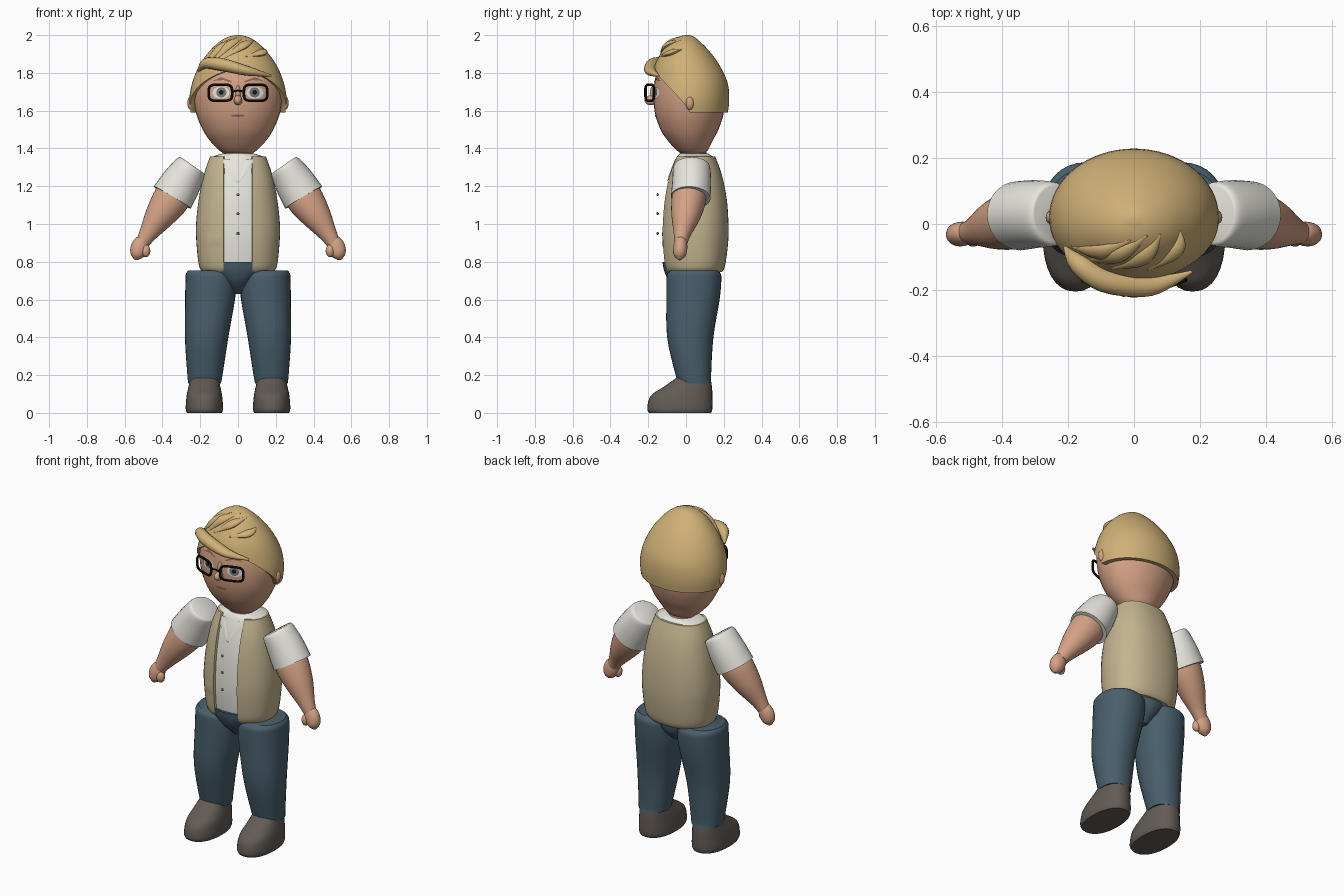
import bpy, bmesh, math
from mathutils import Vector

if "Cube" in bpy.data.objects:
    bpy.data.objects.remove(bpy.data.objects["Cube"])

COLOURS = {
    "skin": (.66, .36, .235), "hair": (.63, .44, .185), "vest": (.55, .46, .28),
    "shirt": (.80, .79, .73), "denim": (.066, .115, .15), "shoe": (.125, .105, .09),
    "black": (.008, .008, .008), "brown": (.25, .13, .08), "iris": (.16, .19, .2)}
MATS = {}
for n, c in COLOURS.items():
    MATS[n] = bpy.data.materials.new(n)
    MATS[n].diffuse_color = (*c, 1)


def finish(name, bm, mat, angle=40, recalc=True):
    if recalc:
        bmesh.ops.recalc_face_normals(bm, faces=bm.faces)
    me = bpy.data.meshes.new(name)
    bm.to_mesh(me)
    bm.free()
    me.materials.append(MATS[mat])
    ob = bpy.data.objects.new(name, me)
    bpy.context.collection.objects.link(ob)
    bpy.ops.object.select_all(action='DESELECT')
    ob.select_set(True)
    bpy.context.view_layer.objects.active = ob
    bpy.ops.object.shade_smooth_by_angle(angle=math.radians(angle))
    return ob


def smooth(rows, n=4):
    """Catmull-Rom interpolation of a list of number tuples."""
    out = []
    for i in range(len(rows) - 1):
        a, b, c, d = rows[max(i - 1, 0)], rows[i], rows[i + 1], rows[min(i + 2, len(rows) - 1)]
        for k in range(n):
            t = k / n
            out.append(tuple(.5 * (2 * q + (r - p) * t + (2 * p - 5 * q + 4 * r - s) * t * t
                                   + (3 * q - p - 3 * r + s) * t ** 3)
                             for p, q, r, s in zip(a, b, c, d)))
    return out + [rows[-1]]


def skin_rings(name, rings, mat, closed=False, angle=40):
    bm = bmesh.new()
    vs = [[bm.verts.new(p) for p in r] for r in rings]
    m = len(vs[0])
    for i in range(len(vs) if closed else len(vs) - 1):
        a, b = vs[i], vs[(i + 1) % len(vs)]
        for j in range(m):
            bm.faces.new((a[j], a[(j + 1) % m], b[(j + 1) % m], b[j]))
    if not closed:
        bm.faces.new(vs[0])
        bm.faces.new(vs[-1])
    return finish(name, bm, mat, angle)


def spow(v, p):
    return math.copysign(abs(v) ** p, v)


def on_row(row, th, p=1, inset=0):
    """Point of a horizontal section; angle 0 faces the front."""
    z, cx, rx, y0, y1 = row
    return (cx + (rx - inset) * spow(math.sin(th), p),
            (y0 + y1) / 2 - ((y1 - y0) / 2 - inset) * spow(math.cos(th), p), z)


def loft(name, rows, mat, p=1, inset=0, m=32):
    return skin_rings(name, [[on_row(r, 2 * math.pi * j / m, p, inset) for j in range(m)]
                             for r in rows], mat)


def at(rows, z):
    for a, b in zip(rows, rows[1:]):
        if a[0] <= z <= b[0]:
            t = (z - a[0]) / max(b[0] - a[0], 1e-6)
            return tuple(u + (v - u) * t for u, v in zip(a, b))
    return rows[-1] if z > rows[-1][0] else rows[0]


def front_y(rows, x, z, p=1):
    _, cx, rx, y0, y1 = at(rows, z)
    u = min(1, abs((x - cx) / rx))
    return (y0 + y1) / 2 - (y1 - y0) / 2 * (1 - u ** (2 / p)) ** (p / 2)


def plate(name, rows, outline, off, mat, p=1):
    """Thin painted detail that follows the front of a lofted part."""
    bm = bmesh.new()
    n = len(outline)
    cx, cz = sum(q[0] for q in outline) / n, sum(q[1] for q in outline) / n
    def put(x, z):
        return bm.verts.new((x, front_y(rows, x, z, p) - off, z))
    mid = put(cx, cz)
    inner = [put((x + cx) / 2, (z + cz) / 2) for x, z in outline]
    outer = [put(x, z) for x, z in outline]
    for j in range(n):
        k = (j + 1) % n
        bm.faces.new((mid, inner[j], inner[k]))
        bm.faces.new((inner[j], outer[j], outer[k], inner[k]))
    bm.normal_update()
    bmesh.ops.reverse_faces(bm, faces=[f for f in bm.faces if f.normal.y > 0])
    return finish(name, bm, mat, recalc=False)


def tube(name, rows, mat, ref=(0, 1, 0), m=20, closed=False, n=4):
    """Rows are x, y, z, radius across, radius along ref."""
    rows = rows if closed else smooth(rows, n)
    rings = []
    for i, r in enumerate(rows):
        nxt = rows[(i + 1) % len(rows)] if closed else rows[min(i + 1, len(rows) - 1)]
        prv = rows[i - 1] if closed else rows[max(i - 1, 0)]
        t = (Vector(nxt[:3]) - Vector(prv[:3])).normalized()
        a = t.cross(Vector(ref)).normalized()
        b = a.cross(t)
        rings.append([Vector(r[:3]) + a * r[3] * math.cos(2 * math.pi * j / m)
                      + b * r[4] * math.sin(2 * math.pi * j / m) for j in range(m)])
    return skin_rings(name, rings, mat, closed)


def ball(name, c, r, mat):
    bm = bmesh.new()
    bmesh.ops.create_uvsphere(bm, u_segments=16, v_segments=10, radius=1)
    for v in bm.verts:
        v.co = Vector([c[i] + v.co[i] * r[i] for i in range(3)])
    return finish(name, bm, mat)


def oval(x, z, a, b, n=20):
    return [(x + a * math.cos(2 * math.pi * k / n), z + b * math.sin(2 * math.pi * k / n)) for k in range(n)]


# Head and neck
head = smooth([(1.365, 0, .06, -.01, .09), (1.39, 0, .1, -.05, .115), (1.44, 0, .148, -.095, .14),
               (1.5, 0, .187, -.135, .172), (1.59, 0, .223, -.165, .2), (1.7, 0, .236, -.172, .205),
               (1.8, 0, .213, -.155, .18), (1.9, 0, .14, -.1, .125), (1.96, 0, .05, -.03, .06)])
loft("head", head, "skin")
loft("neck", [(1.3, 0, .085, -.045, .12), (1.35, 0, .075, -.033, .11), (1.42, 0, .075, -.03, .108)], "skin")

# Hair cap with a sloping hairline
hair = smooth([(1.59, 0, .25, -.18, .222), (1.66, 0, .258, -.19, .229), (1.75, 0, .242, -.185, .22),
               (1.84, 0, .205, -.165, .178), (1.91, 0, .155, -.13, .128), (1.96, 0, .105, -.09, .08),
               (1.99, 0, .055, -.045, .045), (2.0, 0, .012, 0, .02)])
M, N = 64, 20
rings = []
for k in range(-1, N + 1):
    ring = []
    for j in range(M):
        th = 2 * math.pi * j / M
        low = 1.59 + .225 * max(0, math.cos(th)) ** .8
        z = low + (2 - low) * math.sin(max(k, 0) / N * math.pi / 2)
        ring.append(on_row(at(hair, z), th, inset=.04 if k < 0 else 0))
    rings.append(ring)
skin_rings("hair_cap", rings, "hair", angle=50)


def hair_z(x, y):
    lo, hi = 1.66, 2.0
    for _ in range(20):
        z = (lo + hi) / 2
        _, _, rx, y0, y1 = at(hair, z)
        inside = (x / rx) ** 2 + ((y - (y0 + y1) / 2) / ((y1 - y0) / 2)) ** 2 < 1
        lo, hi = (z, hi) if inside else (lo, z)
    return lo


# Swept locks and fringe
for i, path in enumerate([[(.14, -.02), (.125, -.08), (.04, -.14)], [(.08, -.03), (.03, -.1), (-.07, -.135)],
                          [(.04, -.035), (-.05, -.095), (-.16, -.11)], [(-.01, -.05), (-.1, -.085), (-.19, -.07)]]):
    tube(f"hair_lock_{i + 1}", [(x, y, hair_z(x, y), w, w * .6) for (x, y), w in zip(path, (.003, .026, .003))],
         "hair", ref=(0, -.5, .85), m=12, n=8)
tube("fringe", [(.175, -.145, 1.785, .005, .005), (.1, -.175, 1.80, .018, .022), (.03, -.188, 1.815, .027, .034),
                (-.09, -.172, 1.845, .034, .036), (-.17, -.12, 1.85, .028, .03), (-.21, -.07, 1.81, .005, .005)],
     "hair", m=14)

# Face
ball("nose", (0, -.185, 1.655), (.022, .035, .026), "skin")
ball("nose_bridge", (0, -.172, 1.69), (.014, .02, .045), "skin")
plate("mouth", head, [(-.04, 1.577), (0, 1.58), (.04, 1.577), (.03, 1.57), (0, 1.567), (-.03, 1.57)], .003, "brown")
for s, side in ((1, "left"), (-1, "right")):
    ball(side + "_ear", (s * .25, .02, 1.64), (.018, .022, .036), "skin")
    plate(side + "_eye", head, oval(s * .09, 1.695, .045, .032), .003, "shirt")
    plate(side + "_iris", head, oval(s * .088, 1.697, .027, .027), .005, "iris")
    plate(side + "_pupil", head, oval(s * .088, 1.697, .012, .012), .007, "black")
    plate(side + "_eyebrow", head, [(s * x, z) for x, z in
          ((.035, 1.748), (.09, 1.77), (.135, 1.757), (.09, 1.778), (.035, 1.757))], .004, "brown")
    # Glasses rim: rounded rectangle, angled back at the outside
    rim = []
    for k in range(32):
        t = 2 * math.pi * k / 32
        x = .093 + .062 * spow(math.cos(t), .5)
        rim.append((s * x, -.215 + (x - .03) * .36, 1.695 + .043 * spow(math.sin(t), .5), .007, .007))
    tube(side + "_glasses_rim", rim, "black", m=8, closed=True)
tube("glasses_bridge", [(-.034, -.213, 1.7, .005, .005), (0, -.218, 1.706, .005, .005),
                        (.034, -.213, 1.7, .005, .005)], "black", m=8)

# Torso: shirt inside an open vest
P = .88
torso = smooth([(.745, 0, .185, -.1, .19), (.78, 0, .207, -.118, .207), (.9, 0, .22, -.13, .223),
                (1.0, 0, .222, -.13, .225), (1.13, 0, .208, -.12, .216), (1.26, 0, .182, -.095, .19),
                (1.357, 0, .148, -.06, .155)])
loft("shirt", torso + [(1.372, 0, .1, -.045, .13)], "shirt", P, .012)
rings = []
for r in torso:
    t0 = math.asin((.078 / r[2]) ** (1 / P))
    ths = [t0 + (2 * math.pi - 2 * t0) * j / 40 for j in range(41)]
    rings.append([on_row(r, t, P) for t in ths] + [on_row(r, t, P, .014) for t in reversed(ths)])
skin_rings("vest", rings, "vest")
plate("vest_pocket", torso, [(-.165, .88), (-.088, .88), (-.088, .955), (-.165, .955)], .005, "vest", P)
for s, side in ((1, "left"), (-1, "right")):
    plate(side + "_collar", torso, [(0, 1.215), (s * .075, 1.3), (s * .076, 1.345), (s * .045, 1.345)],
          -.004, "shirt", P)
for i, z in enumerate((.95, 1.055, 1.155)):
    ball(f"shirt_button_{i + 1}", (0, -.15, z), (.008, .006, .008), "brown")

# Hips
loft("hips", smooth([(.63, 0, .03, -.02, .1), (.69, 0, .09, -.085, .165), (.75, 0, .16, -.115, .18),
                     (.8, 0, .17, -.125, .185)]), "denim")

# Limbs, mirrored
for s, side in ((1, "left"), (-1, "right")):
    def limb(part, rows, mat):
        tube(f"{side}_{part}", [(s * r[0], *r[1:]) for r in rows], mat, m=28)

    limb("sleeve", [(.243, .03, 1.312, .072, .085), (.252, .03, 1.298, .088, .098), (.3, .03, 1.22, .106, .103),
                    (.348, .025, 1.14, .114, .105)], "shirt")
    limb("forearm", [(.33, .02, 1.168, .095, .09), (.365, .012, 1.115, .096, .09), (.42, -.003, 1.035, .077, .075),
                     (.475, -.02, .95, .049, .046), (.505, -.027, .9, .036, .034)], "skin")
    limb("hand", [(.497, -.025, .925, .012, .012), (.505, -.027, .913, .036, .03), (.522, -.03, .875, .046, .037),
                  (.535, -.033, .835, .036, .032), (.542, -.034, .81, .008, .008)], "skin")
    ball(side + "_thumb", (s * .488, -.045, .858), (.024, .024, .034), "skin")
    loft(side + "_leg", smooth([(r[0], s * r[1], *r[2:]) for r in (
        (.155, .177, .086, -.042, .135), (.2, .175, .093, -.055, .133), (.4, .166, .115, -.1, .145),
        (.6, .148, .132, -.104, .178), (.7, .142, .136, -.104, .187), (.735, .143, .133, -.1, .184),
        (.755, .148, .115, -.08, .165))]), "denim", .92)
    loft(side + "_shoe", smooth([(r[0], s * r[1], *r[2:]) for r in (
        (0, .178, .093, -.196, .133), (.025, .178, .099, -.205, .14), (.09, .178, .094, -.187, .14),
        (.14, .178, .084, -.115, .137), (.19, .178, .072, -.045, .128), (.205, .178, .055, -.03, .115))]),
         "shoe", .88)

for m in bpy.data.materials:
    if m.users and not m.is_grease_pencil:
        m.use_nodes = True
        m.node_tree.nodes["Principled BSDF"].inputs["Base Color"].default_value = m.diffuse_color
